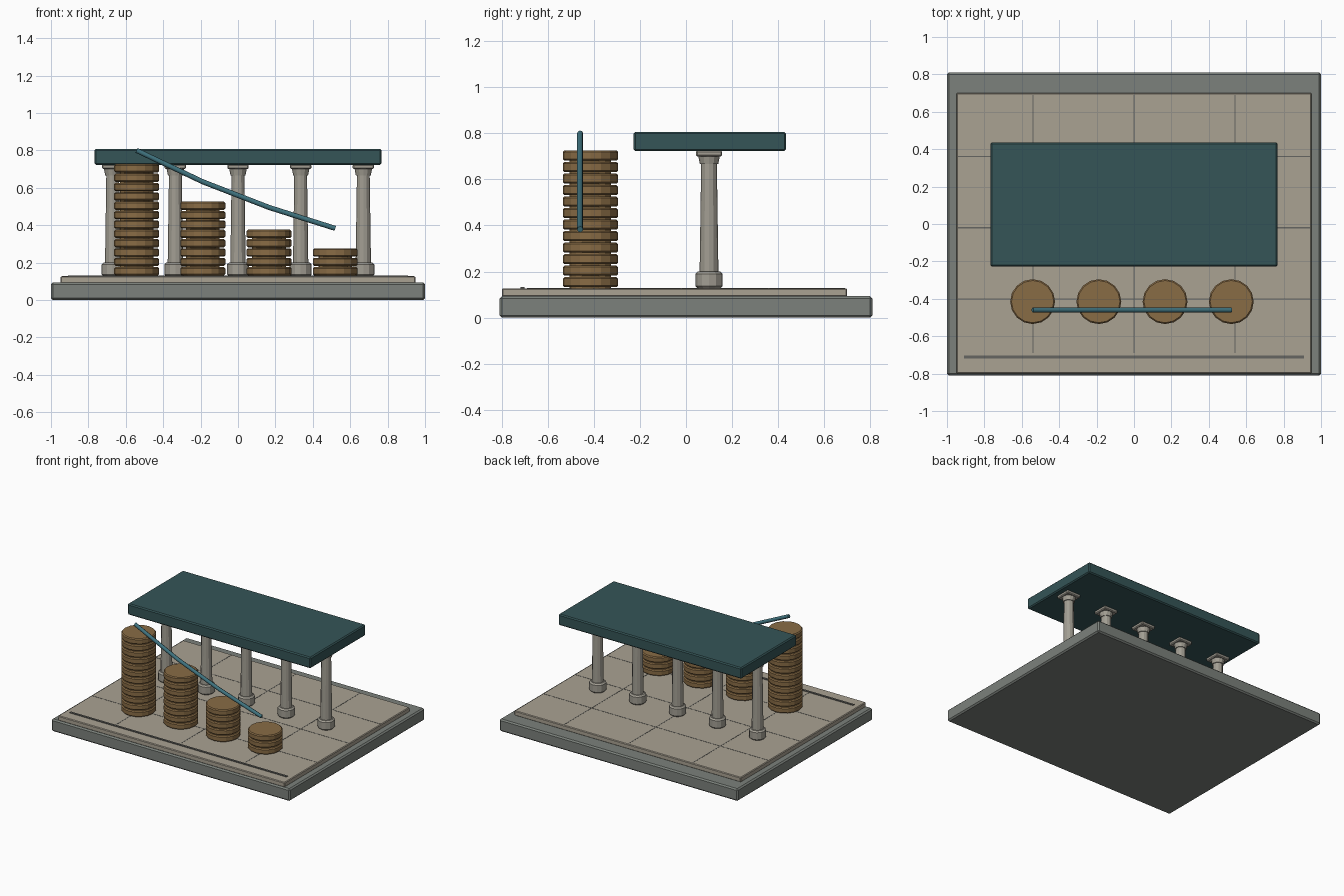
import bpy, math

if "Cube" in bpy.data.objects:
    bpy.data.objects.remove(bpy.data.objects["Cube"])


def material(name, rgb):
    m = bpy.data.materials.new(name)
    m.diffuse_color = (*rgb, 1)
    m.use_nodes = True
    m.node_tree.nodes["Principled BSDF"].inputs["Base Color"].default_value = m.diffuse_color
    return m


STONE = material("stone", (0.20, 0.22, 0.20))
PAVING = material("paving", (0.40, 0.36, 0.29))
COLUMN = material("column", (0.36, 0.34, 0.29))
DARK = material("dark_inlay", (0.13, 0.13, 0.12))
BRASS = material("brass", (0.25, 0.15, 0.06))
ROOF = material("roof_teal", (0.035, 0.09, 0.095))
LINE = material("line_teal", (0.05, 0.17, 0.21))


def finish(obj, name, mat, bevel=0.0):
    obj.name = name
    obj.data.materials.append(mat)
    if bevel:
        mod = obj.modifiers.new("bevel", "BEVEL")
        mod.width = bevel
        mod.segments = 1
        mod.limit_method = "ANGLE"
        mod.angle_limit = math.radians(50)
    return obj


def box(name, x0, x1, y0, y1, z0, z1, mat, bevel=0.0):
    bpy.ops.mesh.primitive_cube_add(
        size=1, location=((x0 + x1) / 2, (y0 + y1) / 2, (z0 + z1) / 2))
    obj = bpy.context.object
    obj.scale = (x1 - x0, y1 - y0, z1 - z0)
    bpy.ops.object.transform_apply(location=False, rotation=False, scale=True)
    return finish(obj, name, mat, bevel)


def tapered(name, x, y, z0, z1, r0, r1, sides, mat, bevel=0.0, turn=0.0):
    bpy.ops.mesh.primitive_cone_add(
        vertices=sides, radius1=r0, radius2=r1, depth=z1 - z0,
        location=(x, y, (z0 + z1) / 2), rotation=(0, 0, turn))
    return finish(bpy.context.object, name, mat, bevel)


# Plinth and paved floor
box("plinth", -1, 1, -0.81, 0.81, 0, 0.093, STONE, 0.01)
box("paved_floor", -0.95, 0.95, -0.80, 0.70, 0.09, 0.127, PAVING, 0.005)

# Thin paving joints and front inlay strip
for i, x in enumerate((-0.54, 0, 0.54)):
    box(f"joint_lengthwise_{i}", x - 0.003, x + 0.003, -0.69, 0.69, 0.12, 0.128, DARK)
for i, y in enumerate((-0.40, -0.02, 0.36)):
    box(f"joint_crosswise_{i}", -0.94, 0.94, y - 0.003, y + 0.003, 0.12, 0.128, DARK)
box("front_inlay", -0.91, 0.91, -0.718, -0.702, 0.12, 0.132, DARK)

# Row of columns
for i in range(5):
    x, y = (i - 2) * 0.335, 0.10
    tapered(f"column_base_{i}", x, y, 0.127, 0.20, 0.059, 0.059, 12, COLUMN, 0.01)
    tapered(f"column_shaft_{i}", x, y, 0.19, 0.68, 0.041, 0.034, 12, COLUMN)
    tapered(f"column_capital_{i}", x, y, 0.667, 0.703, 0.040, 0.047, 12, COLUMN)
    box(f"column_abacus_{i}", x - 0.057, x + 0.057, y - 0.057, y + 0.057,
        0.70, 0.726, COLUMN, 0.006)

# Flat roof slab
box("roof_slab", -0.768, 0.768, -0.228, 0.435, 0.723, 0.807, ROOF, 0.008)

# Descending stacks of discs
stacks = zip((-0.542, -0.188, 0.166, 0.52), (12, 8, 5, 3))
for s, (x, count) in enumerate(stacks):
    for k in range(count):
        z = 0.132 + 0.05 * k
        tapered(f"disc_{s}_{k}", x, -0.415, z, z + 0.044, 0.12, 0.12, 16, BRASS, 0.007)
    # Slim core joining the discs
    tapered(f"stack_core_{s}", x, -0.415, 0.127, 0.15 + 0.05 * (count - 1),
            0.09, 0.09, 16, BRASS)

# Falling trend rod above the stacks
curve = bpy.data.curves.new("trend_rod", "CURVE")
curve.dimensions = "3D"
curve.bevel_depth = 0.0135
curve.bevel_resolution = 2
curve.use_fill_caps = True
path = [(-0.542, 0.80), (-0.188, 0.632), (0.166, 0.495), (0.52, 0.383)]
spline = curve.splines.new("POLY")
spline.points.add(len(path) - 1)
for p, (x, z) in zip(spline.points, path):
    p.co = (x, -0.46, z, 1)
rod = bpy.data.objects.new("trend_rod", curve)
bpy.context.collection.objects.link(rod)
curve.materials.append(LINE)
